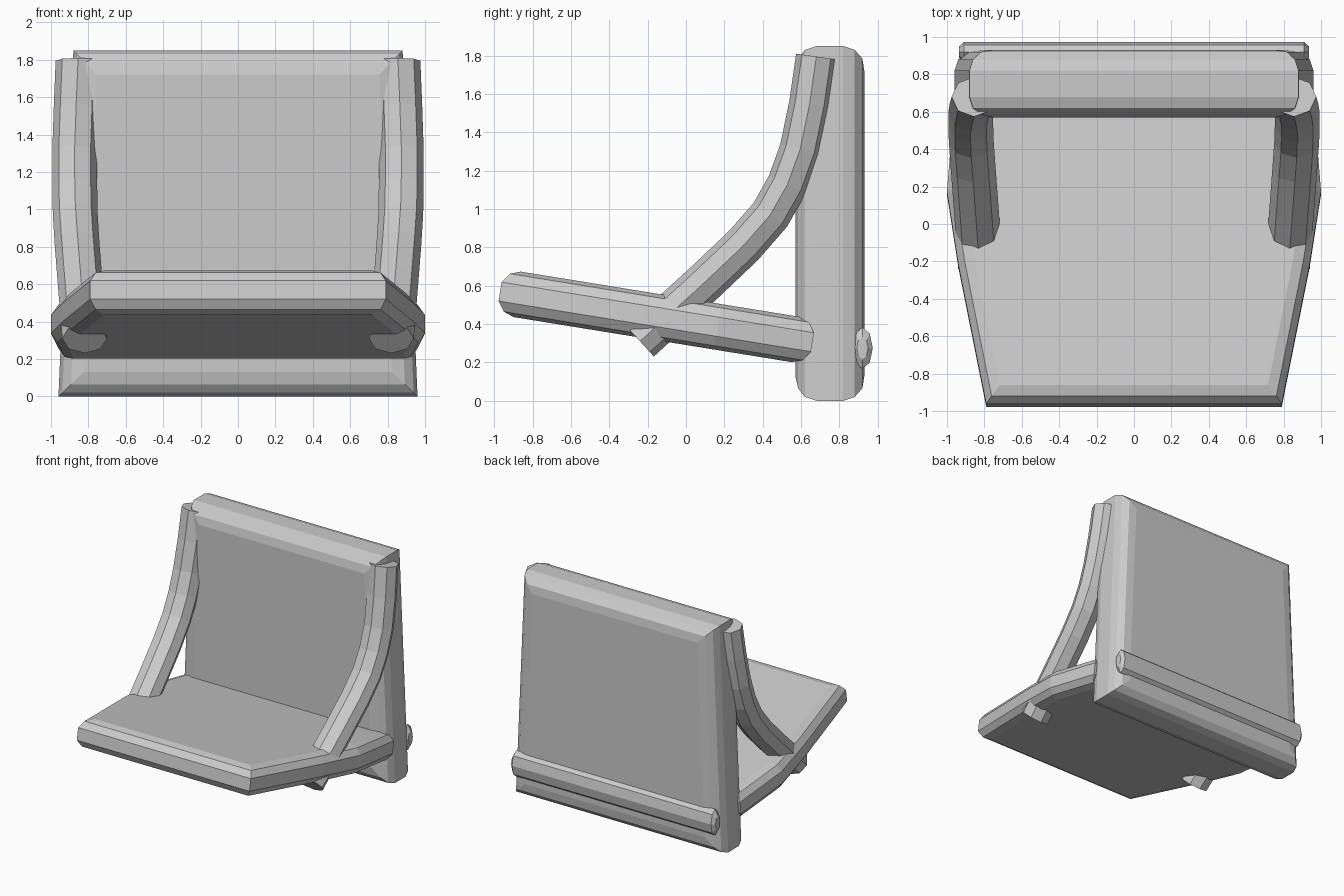
import bpy, math
from mathutils import Vector, Matrix

if "Cube" in bpy.data.objects:
    bpy.data.objects.remove(bpy.data.objects["Cube"])


def make_object(name, rings):
    """Skin a list of equally sized vertex rings and cap both ends."""
    n = len(rings[0])
    verts = [p for ring in rings for p in ring]
    faces = [(r * n + i, r * n + (i + 1) % n, (r + 1) * n + (i + 1) % n, (r + 1) * n + i)
             for r in range(len(rings) - 1) for i in range(n)]
    faces += [tuple(reversed(range(n))), tuple(range(len(verts) - n, len(verts)))]
    mesh = bpy.data.meshes.new(name)
    mesh.from_pydata(verts, [], faces)
    bpy.context.collection.objects.link(obj := bpy.data.objects.new(name, mesh))
    bpy.context.view_layer.objects.active = obj
    obj.select_set(True)
    bpy.ops.object.mode_set(mode='EDIT')
    bpy.ops.mesh.select_all(action='SELECT')
    bpy.ops.mesh.normals_make_consistent(inside=False)
    bpy.ops.object.mode_set(mode='OBJECT')
    obj.select_set(False)
    return obj


def inset(outline, d):
    """Mitred inset of a counter-clockwise outline."""
    result = []
    for i, p in enumerate(outline):
        p = Vector(p)
        a = (p - Vector(outline[i - 1])).normalized()
        b = (Vector(outline[(i + 1) % len(outline)]) - p).normalized()
        na, nb = Vector((-a.y, a.x)), Vector((-b.y, b.x))
        result.append(p + (na + nb) * d / (1 + na.dot(nb)))
    return result


def cushion(name, outline, layers, matrix):
    """Plate with a rounded rim: layers are (height, inset) pairs."""
    return make_object(name, [[matrix @ Vector((p.x, p.y, h)) for p in inset(outline, d)]
                              for h, d in layers])


# Backrest: upright tapered panel with a rounded rim
back_outline = [(-.96, 0), (.96, 0), (.88, 1.85), (-.88, 1.85)]
back_layers = [(.57, .13), (.585, .065), (.62, .02), (.68, 0),
               (.82, 0), (.88, .02), (.92, .065), (.93, .13)]
upright = Matrix(((1, 0, 0, 0), (0, 0, 1, 0), (0, 1, 0, 0), (0, 0, 0, 1)))
cushion("backrest", back_outline, back_layers, upright)

# Seat: tilted plate, narrower at the front
half = [(.79, -.81), (.94, -.05), (1.0, .34), (.96, .84)]
seat_outline = half + [(-x, y) for x, y in reversed(half)]
seat_layers = [(-.12, .09), (-.10, .035), (-.05, 0), (.05, 0), (.10, .035), (.12, .09)]
tilt = Matrix.Translation((0, -.17, .44)) @ Matrix.Rotation(math.radians(-9.2), 4, 'X')
cushion("seat", seat_outline, seat_layers, tilt)

# Armrests: octagonal tubes swept along a curved path, mirrored
path = [Vector(p) for p in [
    (.855, .68, 1.795), (.865, .645, 1.55), (.873, .595, 1.31), (.873, .53, 1.13),
    (.87, .44, .97), (.86, .30, .81), (.845, .10, .62), (.82, -.24, .31)]]
rings = []
for i, p in enumerate(path):
    t = path[min(i + 1, len(path) - 1)] - path[max(i - 1, 0)]
    side = Vector((0, -t.z, t.y)).normalized()
    rings.append([p + Vector((.12 * math.cos(a), 0, 0)) + side * .107 * math.sin(a)
                  for a in (k * math.pi / 4 for k in range(8))])
for label, s in (("right", 1), ("left", -1)):
    make_object(label + "_armrest", [[Vector((s * v.x, v.y, v.z)) for v in r] for r in rings])

# Rear bar: flattened octagonal rail across the lower back
rings = []
for x, s in ((-.935, .55), (-.91, 1), (.91, 1), (.935, .55)):
    rings.append([Vector((x, .92 + .054 * s * math.cos(a), .275 + .108 * s * math.sin(a)))
                  for a in (k * math.pi / 4 for k in range(8))])
make_object("rear_bar", rings)
